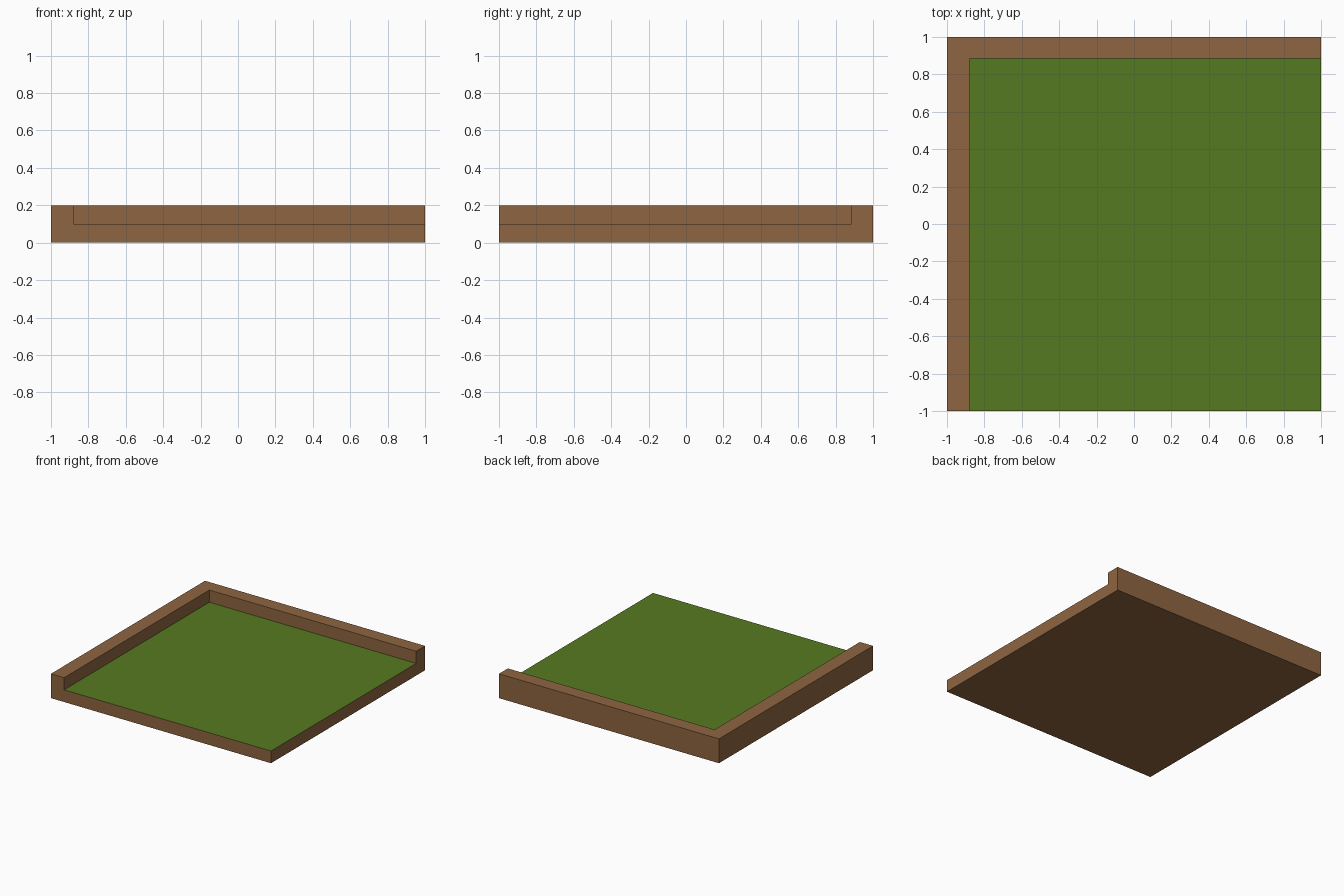
import bpy, bmesh, math
from mathutils import Matrix, Vector

if "Cube" in bpy.data.objects:
    bpy.data.objects.remove(bpy.data.objects["Cube"])

FLOOR, TOP = 0.10, 0.20      # lawn height, border height
EDGE_X, EDGE_Y = -0.88, 0.885  # inner sides of the border


def material(name, rgb):
    m = bpy.data.materials.new(name)
    m.diffuse_color = (*rgb, 1)
    m.use_nodes = True
    m.node_tree.nodes["Principled BSDF"].inputs["Base Color"].default_value = m.diffuse_color
    return m


def in_lawn(f):
    c = f.calc_center_median()
    return c.x > EDGE_X + 1e-4 and c.y < EDGE_Y - 1e-4


def at_floor(f):
    return all(abs(v.co.z - FLOOR) < 1e-4 for v in f.verts)


bm = bmesh.new()

# Base slab
bmesh.ops.create_cube(bm, size=1, matrix=Matrix.Translation((0, 0, FLOOR / 2))
                      @ Matrix.Diagonal((2, 2, FLOOR, 1)))

# Cut along the inner sides of the border
for co, no in (((EDGE_X, 0, 0), (1, 0, 0)), ((0, EDGE_Y, 0), (0, 1, 0))):
    bmesh.ops.bisect_plane(bm, geom=bm.verts[:] + bm.edges[:] + bm.faces[:],
                           plane_co=co, plane_no=no)

# Raise the L-shaped border on the left and back
border = [f for f in bm.faces if at_floor(f) and not in_lawn(f)]
new = bmesh.ops.extrude_face_region(bm, geom=border)["geom"]
bmesh.ops.translate(bm, vec=Vector((0, 0, TOP - FLOOR)),
                    verts=[g for g in new if isinstance(g, bmesh.types.BMVert)])
hidden = [f for f in bm.faces if at_floor(f) and not in_lawn(f)]
if hidden:
    bmesh.ops.delete(bm, geom=hidden, context='FACES')

# Lawn is the sunken top face; everything else is soil
for f in bm.faces:
    f.material_index = 1 if at_floor(f) else 0

# Merge flat neighbours and tidy normals
bmesh.ops.dissolve_limit(bm, angle_limit=math.radians(1), verts=bm.verts[:],
                         edges=bm.edges[:], delimit={'MATERIAL'})
bmesh.ops.recalc_face_normals(bm, faces=bm.faces[:])

mesh = bpy.data.meshes.new("corner_ground_tile")
bm.to_mesh(mesh)
bm.free()
mesh.materials.append(material("soil brown", (0.275, 0.130, 0.053)))
mesh.materials.append(material("grass green", (0.093, 0.195, 0.015)))
tile = bpy.data.objects.new("corner_ground_tile", mesh)
bpy.context.collection.objects.link(tile)
